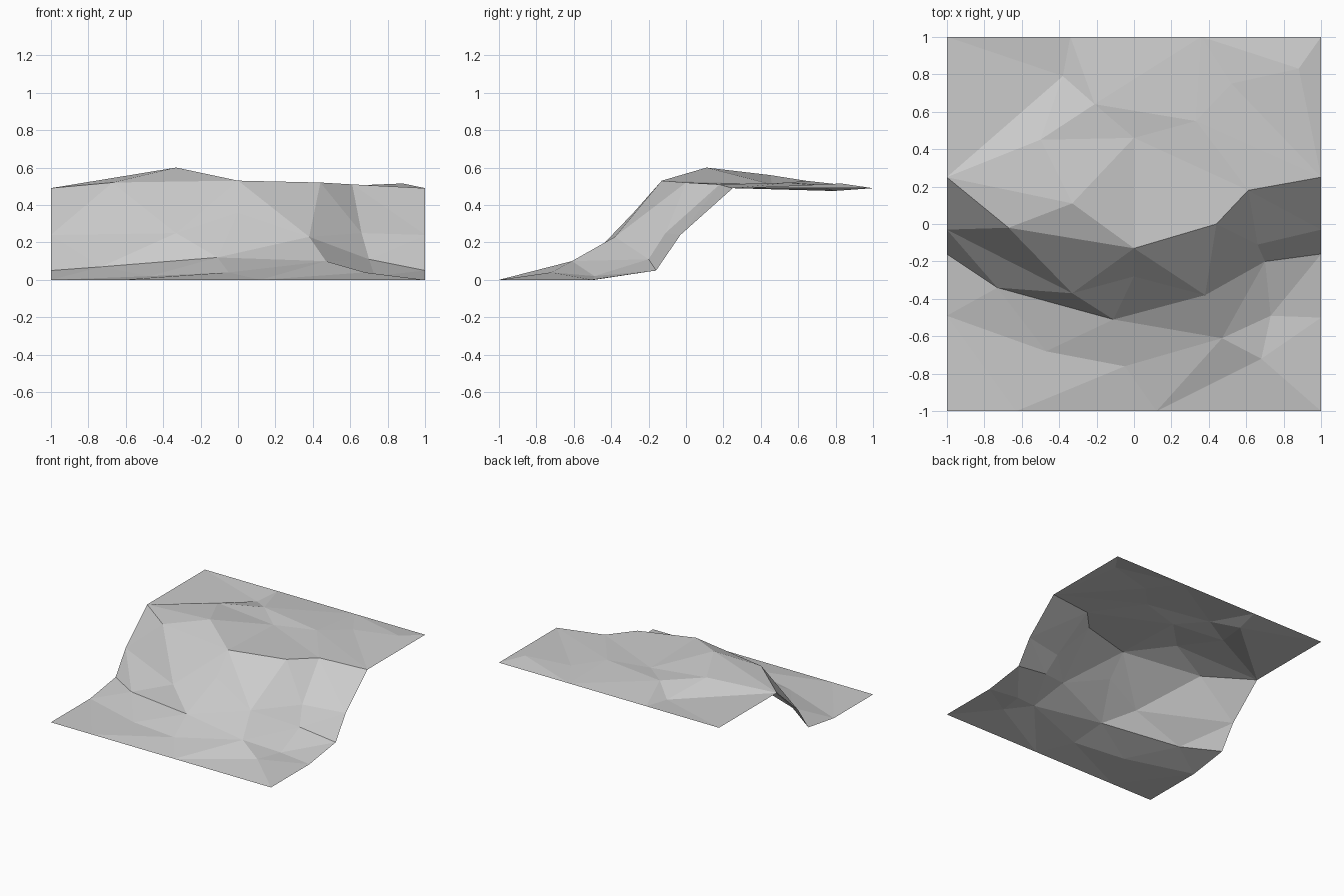
import bpy
from mathutils import Vector
from mathutils.geometry import delaunay_2d_cdt

# Remove the default object
default_cube = bpy.data.objects.get("Cube")
if default_cube:
    bpy.data.objects.remove(default_cube, do_unlink=True)


def make_material(name, colour):
    material = bpy.data.materials.new(name)
    material.use_nodes = True
    material.diffuse_color = colour
    shader = material.node_tree.nodes["Principled BSDF"]
    shader.inputs["Base Color"].default_value = colour
    return material


# Contour lines of the terrain, each running from right to left of the model
contours = {
    "front_edge": [(-1, -1, 0), (-.63, -1, 0), (.12, -1, 0), (1, -1, 0)],
    "apron": [(-1, -.49, 0), (-.47, -.68, .02), (-.05, -.76, .04),
              (.68, -.72, .04), (.73, -.49, .02), (1, -.5, 0)],
    "foot": [(-1, -.16, .05), (-.73, -.34, .07), (-.11, -.51, .12),
             (.47, -.61, .1), (.7, -.2, .11), (1, -.16, .05)],
    "face": [(-1, -.03, .24), (-.33, -.37, .25), (0, -.28, .36),
             (.38, -.38, .23), (.66, -.11, .25), (1, -.03, .24)],
    "brow": [(-1, .25, .49), (-.67, -.02, .52), (0, -.13, .53),
             (.44, 0, .52), (.61, .18, .51), (1, .25, .49)],
    "plateau": [(-.33, .11, .6), (-.5, .45, .56), (-.38, .79, .475),
                (-.21, .64, .53), (0, .46, .51), (.33, .55, .52),
                (.52, .75, .5), (.88, .83, .515)],
    "back_edge": [(-1, 1, .49), (-.34, 1, .49), (.36, 1, .49), (1, 1, .49)],
}

# Number the points and join neighbours along the three cliff contours
points = []
start = {}
creases = []
for name, line in contours.items():
    start[name] = len(points)
    points.extend(Vector(point) for point in line)
    if name in ("foot", "face", "brow"):
        creases.extend((i, i + 1) for i in range(start[name], len(points) - 1))


def crease(first, i, second, j):
    """Force a visible fold between two contour points."""
    creases.append((start[first] + i, start[second] + j))


# Folds on the lower apron
crease("front_edge", 1, "apron", 0)
crease("front_edge", 2, "apron", 3)
crease("apron", 2, "foot", 3)
crease("front_edge", 3, "apron", 3)

# Folds on the cliff
crease("face", 1, "brow", 1)
crease("face", 1, "brow", 2)
crease("foot", 2, "face", 3)
crease("foot", 3, "face", 3)
crease("face", 3, "foot", 4)
crease("face", 3, "brow", 3)

# Folds on the plateau
crease("brow", 0, "plateau", 0)
crease("brow", 0, "plateau", 1)
crease("brow", 0, "plateau", 2)
crease("plateau", 0, "brow", 2)
crease("plateau", 1, "plateau", 3)
crease("plateau", 2, "plateau", 3)
crease("plateau", 3, "plateau", 5)
crease("plateau", 4, "plateau", 5)
crease("plateau", 4, "brow", 4)
crease("plateau", 5, "brow", 5)
crease("plateau", 5, "plateau", 6)
crease("plateau", 7, "back_edge", 3)

# Triangulate in plan, then lift each point to its height
plan, _, triangles, origins, _, _ = delaunay_2d_cdt(
    [point.xy for point in points], creases, [], 0, 1e-5)
vertices = [(spot.x, spot.y, points[source[0]].z if source else 0)
            for spot, source in zip(plan, origins)]
mesh = bpy.data.meshes.new("cliff_terrain")
mesh.from_pydata(vertices, [], triangles)
mesh.update()
mesh.materials.append(make_material("stone grey", (.6, .6, .6, 1)))

terrain = bpy.data.objects.new("cliff_terrain", mesh)
bpy.context.collection.objects.link(terrain)
